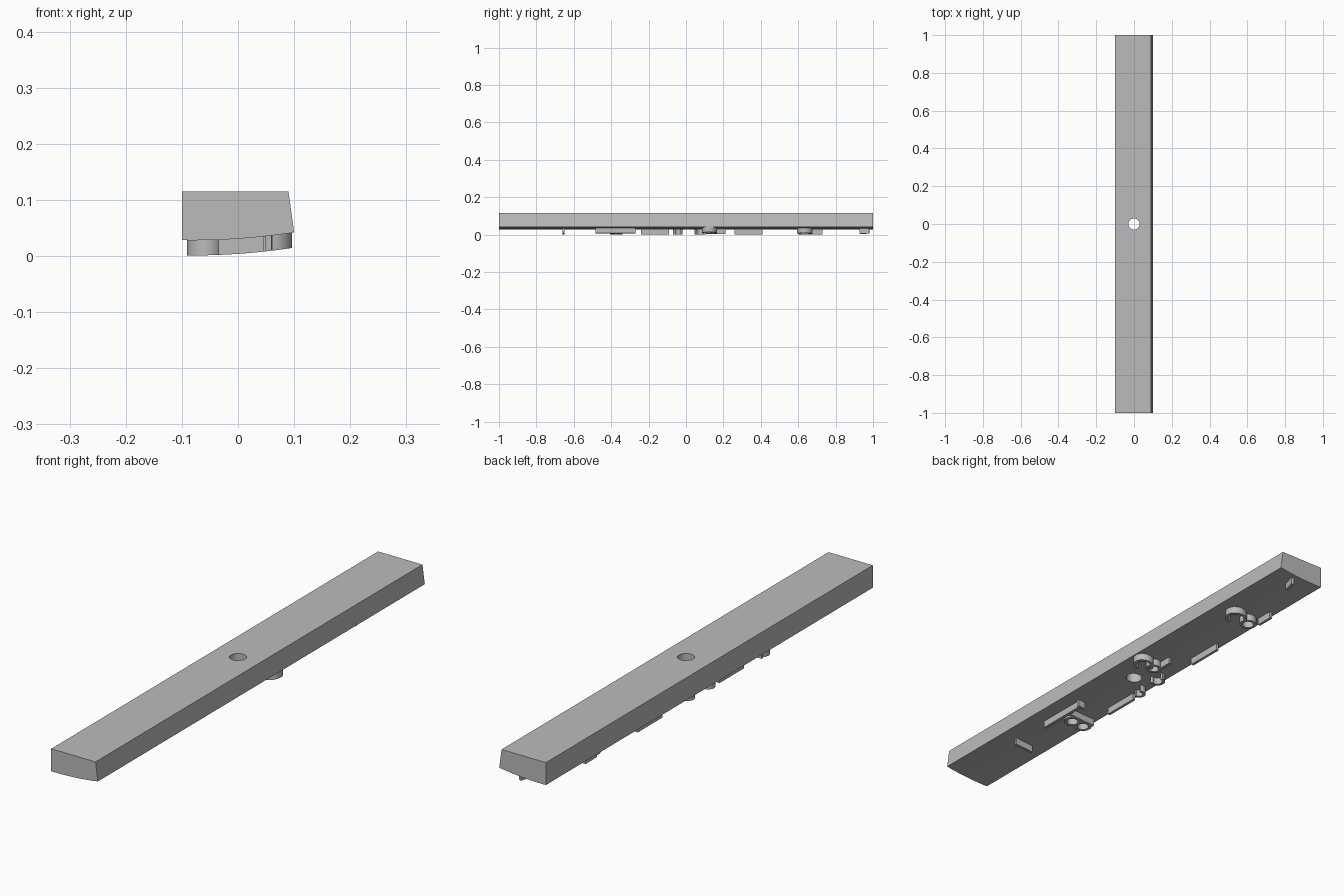
import bpy, bmesh, math
from mathutils import Vector

old = bpy.data.objects.get("Cube")
if old:
    bpy.data.objects.remove(old, do_unlink=True)

gray = bpy.data.materials.new("plain_gray")
gray.use_nodes = True
gray.diffuse_color = (0.5, 0.5, 0.5, 1)
gray.node_tree.nodes["Principled BSDF"].inputs["Base Color"].default_value = (0.5, 0.5, 0.5, 1)

RELIEF = 0.027
WALL = 0.011


def under(x):
    """Height of the gently curved underside."""
    return 0.028 + 0.43 * (x + 0.08) ** 2


def finish(bm, name):
    bmesh.ops.recalc_face_normals(bm, faces=bm.faces)
    mesh = bpy.data.meshes.new(name)
    bm.to_mesh(mesh)
    bm.free()
    mesh.materials.append(gray)
    obj = bpy.data.objects.new(name, mesh)
    bpy.context.collection.objects.link(obj)
    return obj


def smooth(obj):
    bpy.ops.object.select_all(action='DESELECT')
    obj.select_set(True)
    bpy.context.view_layer.objects.active = obj
    bpy.ops.object.shade_smooth_by_angle(angle=math.radians(30))


# Long bar: flat top, one slanted side, curved underside
bm = bmesh.new()
steps = 16
profile = [(-0.1 + 0.2 * i / steps, under(-0.1 + 0.2 * i / steps)) for i in range(steps + 1)]
profile += [(0.09, 0.115), (-0.1, 0.115)]
face = bm.faces.new([bm.verts.new((x, -1, z)) for x, z in profile])
ext = bmesh.ops.extrude_face_region(bm, geom=[face])
bmesh.ops.translate(bm, vec=(0, 2, 0), verts=[v for v in ext["geom"] if isinstance(v, bmesh.types.BMVert)])
bar = finish(bm, "long_bar")

# Round hole through the middle
bpy.ops.mesh.primitive_cylinder_add(vertices=32, radius=0.03, depth=0.5)
cutter = bpy.context.object
cutter.name = "hole_cutter"
cutter.hide_render = True
mod = bar.modifiers.new("hole", 'BOOLEAN')
mod.operation = 'DIFFERENCE'
mod.solver = 'EXACT'
mod.object = cutter
bpy.context.view_layer.objects.active = bar
bpy.ops.object.modifier_apply(modifier=mod.name)
bpy.data.objects.remove(cutter, do_unlink=True)
smooth(bar)


def line(a, b, n=6):
    a, b = Vector(a), Vector(b)
    return [a.lerp(b, i / n) for i in range(n + 1)]


def arc(center, r, start, end, n=24):
    angles = [math.radians(start + (end - start) * i / n) for i in range(n + 1)]
    return [Vector(center) + r * Vector((math.cos(t), math.sin(t))) for t in angles]


def rib(name, path, closed=False):
    """Thin wall following a path on the underside."""
    if closed:
        path = path[:-1]
    n = len(path)
    bm = bmesh.new()
    rings = []
    for i, p in enumerate(path):
        before = path[i - 1] if closed or i else p
        after = path[(i + 1) % n] if closed or i < n - 1 else p
        d = (after - before).normalized()
        side = Vector((-d.y, d.x)) * WALL / 2
        l, r = p + side, p - side
        rings.append([bm.verts.new(c) for c in (
            (l.x, l.y, under(l.x) + 0.006), (r.x, r.y, under(r.x) + 0.006),
            (r.x, r.y, under(r.x) - RELIEF), (l.x, l.y, under(l.x) - RELIEF))])
    for i in range(n if closed else n - 1):
        a, b = rings[i], rings[(i + 1) % n]
        for k in range(4):
            m = (k + 1) % 4
            bm.faces.new((a[k], a[m], b[m], b[k]))
    if not closed:
        bm.faces.new(rings[0])
        bm.faces.new(rings[-1])
    smooth(finish(bm, name))


# Straight ribs
straight = {
    "back_short_rib": ((0.012, 0.93), (0.025, 0.98)),
    "back_edge_rib": ((-0.075, 0.66), (-0.075, 0.73)),
    "back_long_edge_rib": ((-0.075, 0.26), (-0.075, 0.41)),
    "middle_rib": ((-0.005, 0.15), (-0.005, 0.21)),
    "front_edge_rib": ((-0.075, -0.24), (-0.075, -0.09)),
    "front_long_rib": ((0.04, -0.485), (0.04, -0.27)),
    "front_long_rib_end": ((0.05, -0.275), (0.02, -0.275)),
    "front_cross_rib": ((0.04, -0.345), (-0.085, -0.345)),
    "front_short_cross_rib": ((0.045, -0.655), (-0.035, -0.655)),
}
for name, (a, b) in straight.items():
    rib(name, line(a, b))

# Curved ribs and rings
rib("back_arch", arc((0.02, 0.635), 0.036, -85, 175))
rib("back_ring", arc((-0.04, 0.635), 0.027, 0, 360), True)
rib("middle_arch", arc((0.057, 0.125), 0.034, -85, 175))
rib("middle_ring", arc((0.015, 0.135), 0.024, 0, 360), True)
rib("middle_hook", arc((-0.055, 0.075), 0.024, 90, 300))
rib("small_hook", arc((-0.063, -0.045), 0.02, 60, 270))
rib("front_upper_ring", arc((-0.005, -0.375), 0.027, 0, 360), True)
rib("front_lower_ring", arc((-0.058, -0.375), 0.027, 0, 360), True)
